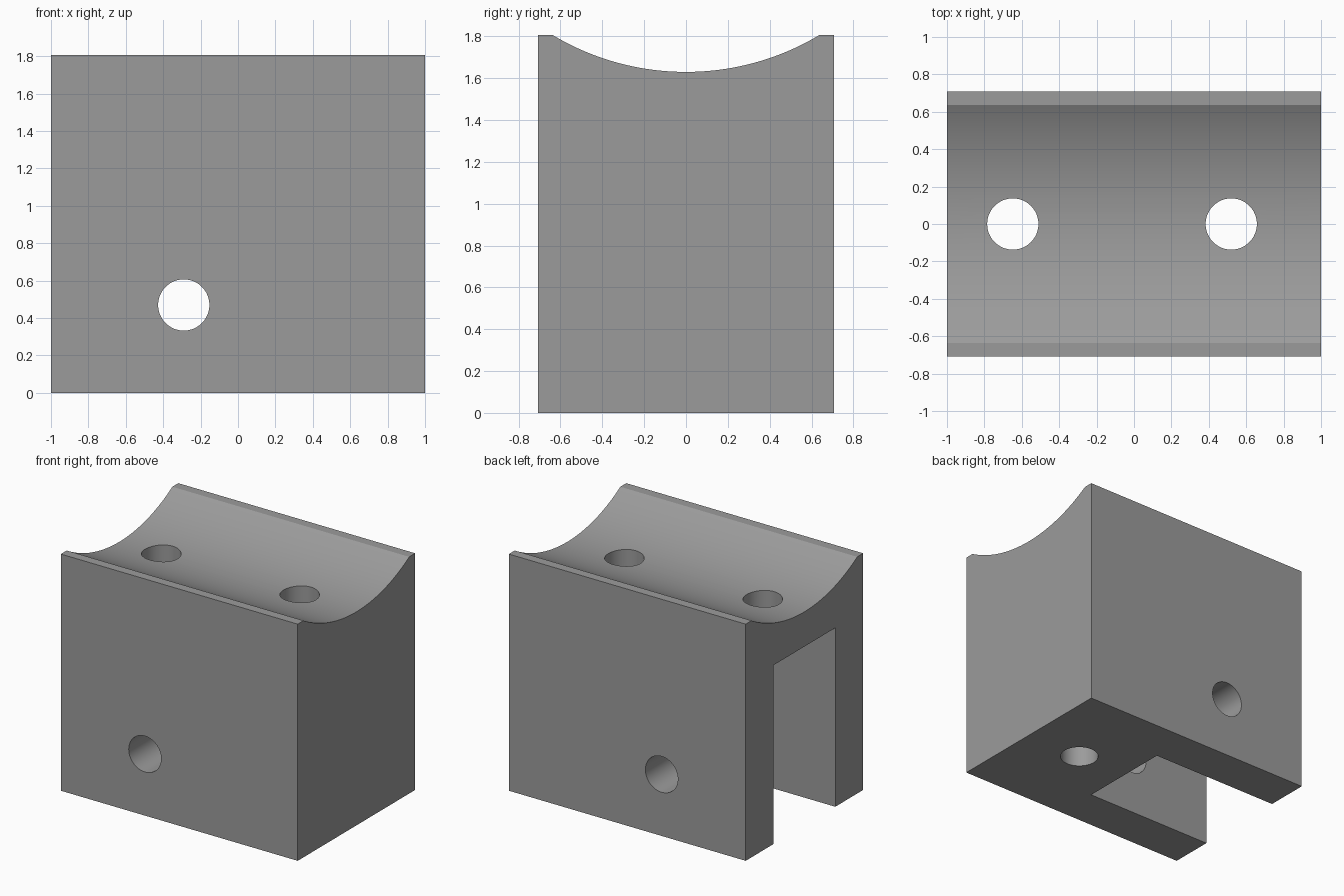
import bpy, math

if "Cube" in bpy.data.objects:
    bpy.data.objects.remove(bpy.data.objects["Cube"])

W, D, H = 1.0, 0.708, 1.806      # half width, half depth, height
HOLE_R = 0.137

grey = bpy.data.materials.new("grey")
grey.diffuse_color = (0.33, 0.33, 0.33, 1)
grey.use_nodes = True
grey.node_tree.nodes["Principled BSDF"].inputs["Base Color"].default_value = grey.diffuse_color


def prism(name, profile):
    """Extrude a (y, z) outline along x over the full width."""
    n = len(profile)
    verts = [(x, y, z) for x in (-W, W) for y, z in profile]
    faces = [tuple(reversed(range(n))), tuple(range(n, 2 * n))]
    faces += [(i, (i + 1) % n, n + (i + 1) % n, n + i) for i in range(n)]
    mesh = bpy.data.meshes.new(name)
    mesh.from_pydata(verts, [], faces)
    obj = bpy.data.objects.new(name, mesh)
    bpy.context.collection.objects.link(obj)
    return obj


def cut(target, cutter):
    """Subtract the cutter from the target and remove it."""
    bpy.context.view_layer.objects.active = target
    mod = target.modifiers.new("cut", 'BOOLEAN')
    mod.operation, mod.solver, mod.object = 'DIFFERENCE', 'EXACT', cutter
    bpy.ops.object.modifier_apply(modifier=mod.name)
    bpy.data.objects.remove(cutter, do_unlink=True)


def drill(target, location, rotation=(0, 0, 0)):
    bpy.ops.mesh.primitive_cylinder_add(vertices=64, radius=HOLE_R, depth=6,
                                        location=location, rotation=rotation)
    cut(target, bpy.context.object)


# Block with a shallow round cradle along its top
half, low = 0.637, 1.63
sag = H - low
R = (half ** 2 + sag ** 2) / (2 * sag)
a = math.asin(half / R)
arc = []
for i in range(49):
    t = a - 2 * a * i / 48
    arc.append((R * math.sin(t), low + R - R * math.cos(t)))
block = prism("saddle_block", [(-D, 0), (D, 0), (D, H)] + arc + [(-D, H)])
block.data.materials.append(grey)

# Slot open to the left side and the bottom
x0, x1, z0, z1 = -1.5, 0.095, -0.5, 1.365
bpy.ops.mesh.primitive_cube_add(size=1, location=((x0 + x1) / 2, 0, (z0 + z1) / 2))
slot = bpy.context.object
slot.scale = (x1 - x0, 0.744, z1 - z0)
cut(block, slot)

# Two vertical bolt holes and one cross pin hole
for x in (-0.648, 0.52):
    drill(block, (x, 0, 1))
drill(block, (-0.29, 0, 0.47), (math.pi / 2, 0, 0))

# Smooth curved walls, keep edges sharp
bpy.ops.object.select_all(action='DESELECT')
block.select_set(True)
bpy.context.view_layer.objects.active = block
bpy.ops.object.shade_smooth_by_angle(angle=math.radians(20))
